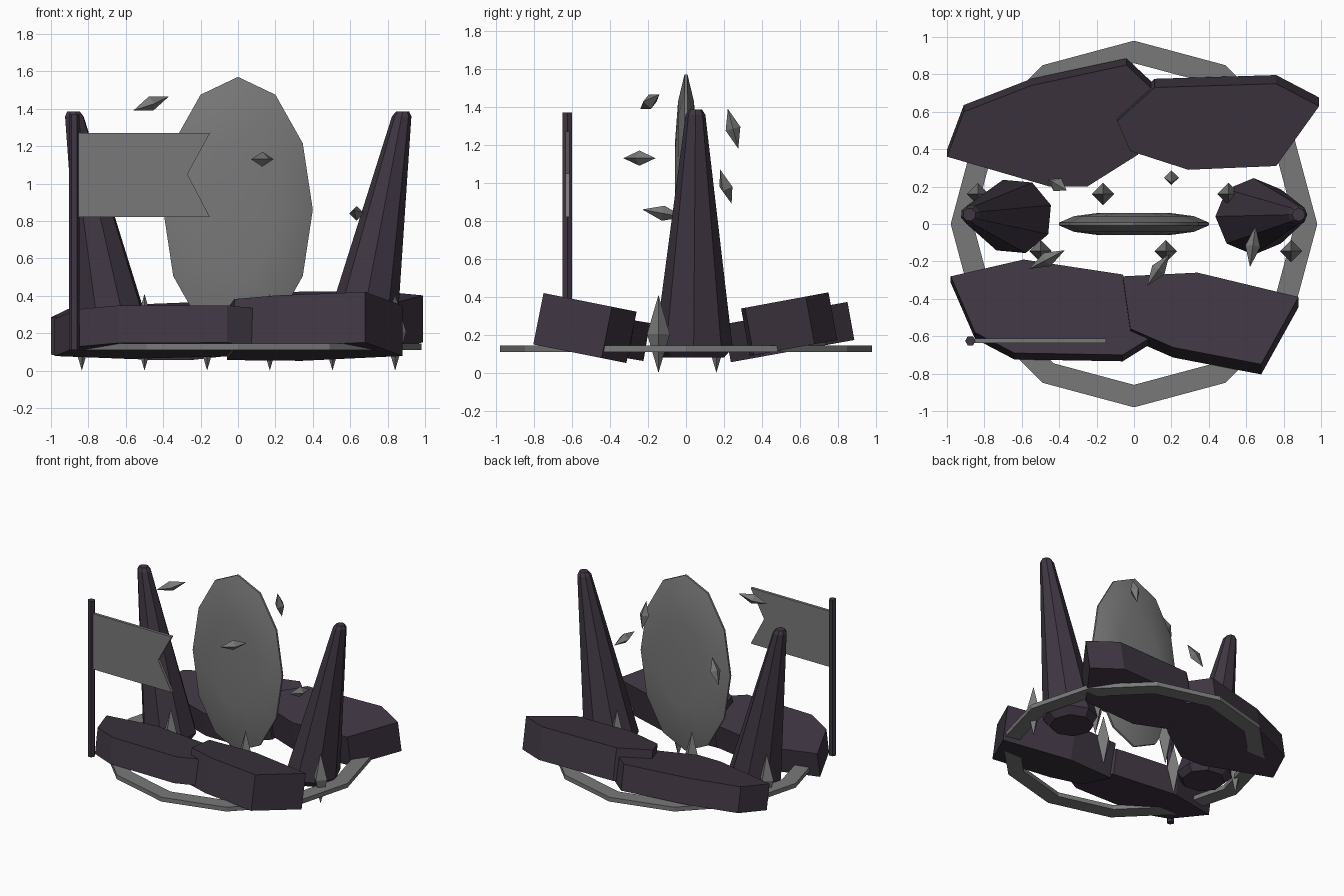
import bpy, bmesh, math
from mathutils import Vector, Matrix

cube = bpy.data.objects.get("Cube")
if cube:
    bpy.data.objects.remove(cube, do_unlink=True)


def material(name, rgb):
    m = bpy.data.materials.new(name)
    m.use_nodes = True
    m.diffuse_color = (*rgb, 1)
    m.node_tree.nodes["Principled BSDF"].inputs["Base Color"].default_value = (*rgb, 1)
    return m


STONE = material("dark purple stone", (0.05, 0.037, 0.055))
GREY = material("mid grey", (0.19, 0.19, 0.19))


def finish(name, bm, mat):
    bmesh.ops.recalc_face_normals(bm, faces=bm.faces)
    mesh = bpy.data.meshes.new(name)
    bm.to_mesh(mesh)
    bm.free()
    mesh.materials.append(mat)
    ob = bpy.data.objects.new(name, mesh)
    bpy.context.collection.objects.link(ob)
    return ob


def loft(name, rings, mat, closed=False):
    """Skin a stack of equal-length rings; cap the ends or close the loop."""
    bm = bmesh.new()
    loops = [[bm.verts.new(p) for p in ring] for ring in rings]
    pairs = list(zip(loops, loops[1:]))
    if closed:
        pairs.append((loops[-1], loops[0]))
    else:
        bm.faces.new(loops[0])
        bm.faces.new(loops[-1])
    for a, b in pairs:
        for i in range(len(a)):
            j = (i + 1) % len(a)
            bm.faces.new((a[i], a[j], b[j], b[i]))
    return finish(name, bm, mat)


def circle(n, radius, centre=(0, 0, 0), phase=0):
    c = Vector(centre)
    angles = [math.tau * i / n + phase for i in range(n)]
    return [c + Vector((math.cos(a), math.sin(a), 0)) * radius for a in angles]


# Flat twelve-sided ground ring
loft("ground_ring", [circle(12, r, (0, 0, z)) for r, z in
                     ((0.98, 0.11), (0.98, 0.145), (0.86, 0.145), (0.86, 0.11))],
     GREY, closed=True)


# Tilted rock slabs, rising outwards
def slab(name, outline, height, slope, thick):
    s = 1 if outline[0][1] > 0 else -1
    top = [Vector((x, y, height + slope * abs(y))) for x, y in outline]
    drop = Vector((0, -s * slope, 1)) * thick
    loft(name, [top, [p - drop for p in top]], STONE)


slab("front_right_slab", [(-0.98, -0.28), (-0.59, -0.19), (-0.06, -0.27), (0.1, -0.6),
                          (-0.06, -0.7), (-0.64, -0.69), (-0.85, -0.58)], 0.23, 0.17, 0.2)
slab("front_left_slab", [(-0.06, -0.28), (0.34, -0.26), (0.88, -0.39), (0.68, -0.75),
                         (0.21, -0.66), (-0.02, -0.56)], 0.27, 0.2, 0.27)
slab("back_right_slab", [(-1.0, 0.36), (-0.91, 0.6), (-0.55, 0.74), (-0.04, 0.85),
                         (0.12, 0.7), (0.02, 0.37), (-0.25, 0.2), (-0.45, 0.2)],
     0.22, 0.18, 0.2)
slab("back_left_slab", [(-0.09, 0.55), (0.11, 0.73), (0.76, 0.75), (0.99, 0.63),
                        (0.76, 0.31), (0.29, 0.29), (-0.02, 0.39)], 0.285, 0.185, 0.25)

# Leaning stone spires with chamfered ends
for side, name, phase in ((-1, "right_spire", 0.3), (1, "left_spire", 0.0)):
    foot = Vector((side * 0.63, 0.04, 0.08))
    tip = Vector((side * 0.88, 0.05, 1.385))
    loft(name, [circle(8, r, foot.lerp(tip, t), phase) for t, r in
                ((0, 0.16), (0.04, 0.205), (0.98, 0.052), (1, 0.035))], STONE)

# Upright lens-shaped portal
profile = ((0.5, 0.058), (0.8, 0.042), (1, 0.008))
profile = profile + tuple((r, -d) for r, d in reversed(profile))
portal = loft("portal", [[Vector((p.x * 0.4, d, 0.86 + p.y * 0.71))
                          for p in circle(12, r)] for r, d in profile], GREY)
bpy.context.view_layer.objects.active = portal
portal.select_set(True)
bpy.ops.object.shade_smooth_by_angle(angle=math.radians(40))
portal.select_set(False)

# Flag and pole
loft("flag_pole", [circle(6, 0.028, (-0.875, -0.625, z)) for z in (0.11, 1.37)], STONE)
flag = [(-0.86, 0.82), (-0.15, 0.82), (-0.27, 1.05), (-0.15, 1.27), (-0.86, 1.27)]
loft("flag", [[Vector((x, y, z)) for x, z in flag] for y in (-0.635, -0.612)], GREY)


# Four-sided double-pointed crystals
def crystal(name, a, b, radius):
    a, b = Vector(a), Vector(b)
    turn = (b - a).to_track_quat("Z", "Y").to_matrix().to_4x4()
    place = Matrix.Translation((a + b) / 2) @ turn
    bm = bmesh.new()
    ring = [bm.verts.new(place @ p) for p in circle(4, radius)]
    for end in (a, b):
        apex = bm.verts.new(end)
        for i in range(4):
            bm.faces.new((ring[i], ring[(i + 1) % 4], apex))
    finish(name, bm, GREY)


for i in range(6):
    x = -0.835 + i * 0.335
    y = 0.16 if i % 2 == 0 else -0.145
    crystal(f"ground_crystal_{i + 1}", (x, y, 0), (x, y, 0.41), 0.06)

shards = [((-0.56, -0.24, 1.39), (-0.37, -0.14, 1.465)),
          ((0.07, -0.33, 1.13), (0.19, -0.16, 1.13)),
          ((0.62, -0.23, 0.86), (0.65, -0.01, 0.82)),
          ((0.2, 0.22, 1.39), (0.2, 0.275, 1.18)),
          ((-0.36, 0.18, 1.07), (-0.46, 0.24, 0.89))]
for i, (a, b) in enumerate(shards):
    crystal(f"floating_shard_{i + 1}", a, b, 0.04)
